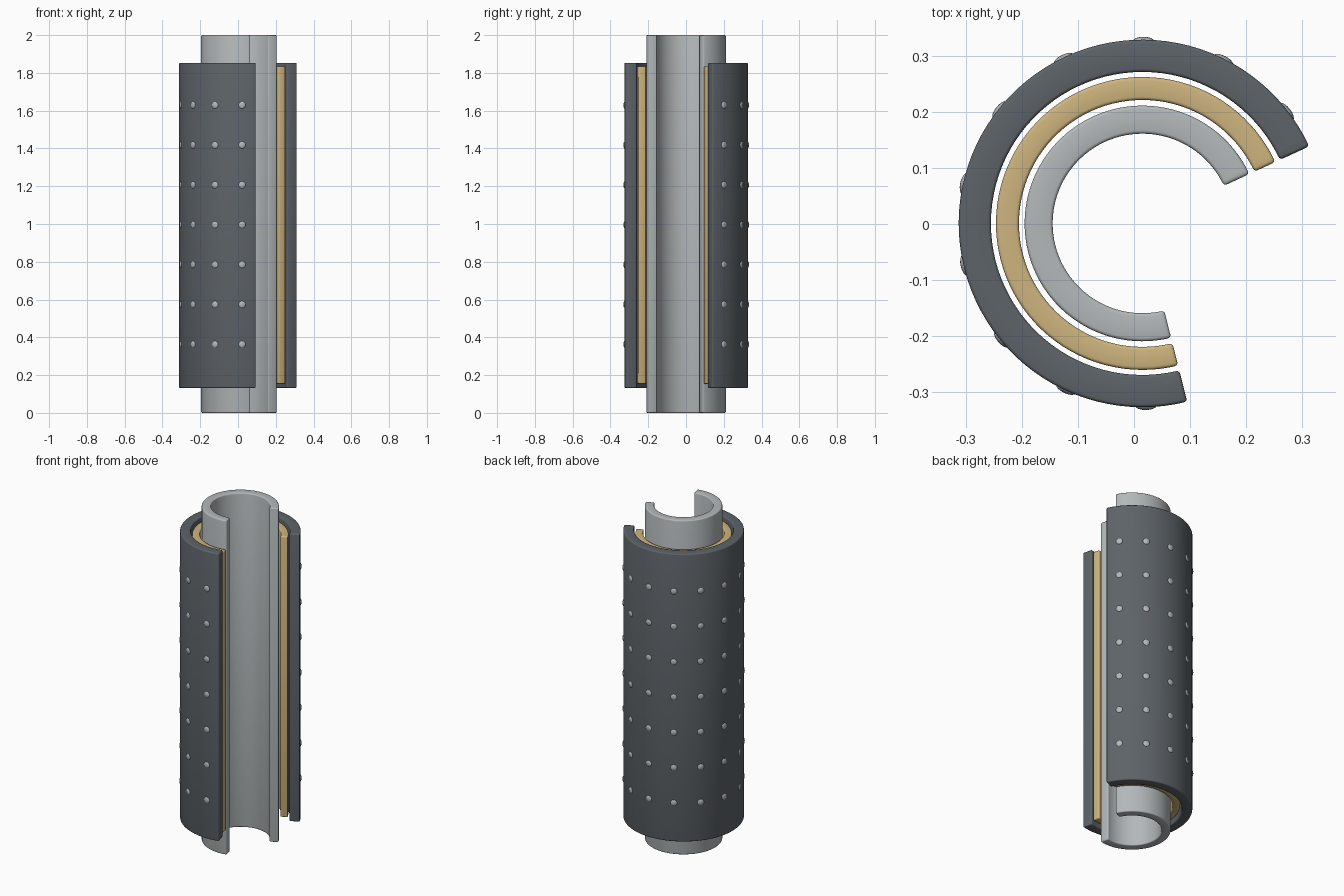
import bpy, bmesh
from math import radians, cos, sin
from mathutils import Matrix

if "Cube" in bpy.data.objects:
    bpy.data.objects.remove(bpy.data.objects["Cube"])

CX, CY = 0.015, 0.001                  # shared axis of the tubes
A0, A1 = radians(24.8), radians(284.1) # cutaway sweep
SEGS = 72

def material(name, rgb):
    m = bpy.data.materials.new(name)
    m.diffuse_color = (*rgb, 1)
    m.use_nodes = True
    m.node_tree.nodes["Principled BSDF"].inputs["Base Color"].default_value = m.diffuse_color
    return m

def finish(bm, name, mat):
    bmesh.ops.recalc_face_normals(bm, faces=bm.faces)
    me = bpy.data.meshes.new(name)
    bm.to_mesh(me)
    bm.free()
    ob = bpy.data.objects.new(name, me)
    bpy.context.collection.objects.link(ob)
    me.materials.append(mat)
    bpy.ops.object.select_all(action='DESELECT')
    ob.select_set(True)
    bpy.context.view_layer.objects.active = ob
    return ob

def open_tube(name, r_in, r_out, z0, z1, mat, bevel=0.006):
    # rectangular section swept along the arc, capped at both ends
    bm = bmesh.new()
    rings = []
    for i in range(SEGS + 1):
        a = A0 + (A1 - A0) * i / SEGS
        rings.append([bm.verts.new((CX + r * cos(a), CY + r * sin(a), z))
                      for r, z in ((r_in, z0), (r_out, z0), (r_out, z1), (r_in, z1))])
    for p, q in zip(rings, rings[1:]):
        for k in range(4):
            n = (k + 1) % 4
            bm.faces.new((p[k], p[n], q[n], q[k]))
    bm.faces.new(rings[0])
    bm.faces.new(rings[-1][::-1])
    ob = finish(bm, name, mat)
    b = ob.modifiers.new("edge_round", 'BEVEL')
    b.width, b.segments, b.limit_method = bevel, 3, 'ANGLE'
    b.angle_limit = radians(40)
    bpy.ops.object.modifier_apply(modifier=b.name)
    bpy.ops.object.shade_smooth_by_angle(angle=radians(35))
    return ob

steel = material("light_steel", (0.45, 0.48, 0.49))
brass = material("tan_liner", (0.62, 0.46, 0.21))
dark = material("dark_shell", (0.11, 0.125, 0.14))

# Three nested cutaway sleeves
open_tube("inner_tube", 0.160, 0.210, 0.0, 2.0, steel)
open_tube("middle_liner", 0.220, 0.261, 0.154, 1.834, brass)
open_tube("outer_shell", 0.270, 0.3275, 0.132, 1.853, dark)

# Low domed studs over the outer shell
bm = bmesh.new()
COLS, ROWS = 10, 7
for c in range(COLS):
    a = A0 + (A1 - A0) * (c + 0.5) / COLS
    for r in range(ROWS):
        z = 0.363 + 0.211 * r
        m = (Matrix.Translation((CX + 0.325 * cos(a), CY + 0.325 * sin(a), z))
             @ Matrix.Rotation(a, 4, 'Z') @ Matrix.Diagonal((0.4, 1, 1, 1)))
        bmesh.ops.create_uvsphere(bm, u_segments=16, v_segments=10, radius=0.019, matrix=m)
finish(bm, "shell_studs", steel)
bpy.ops.object.shade_smooth()
